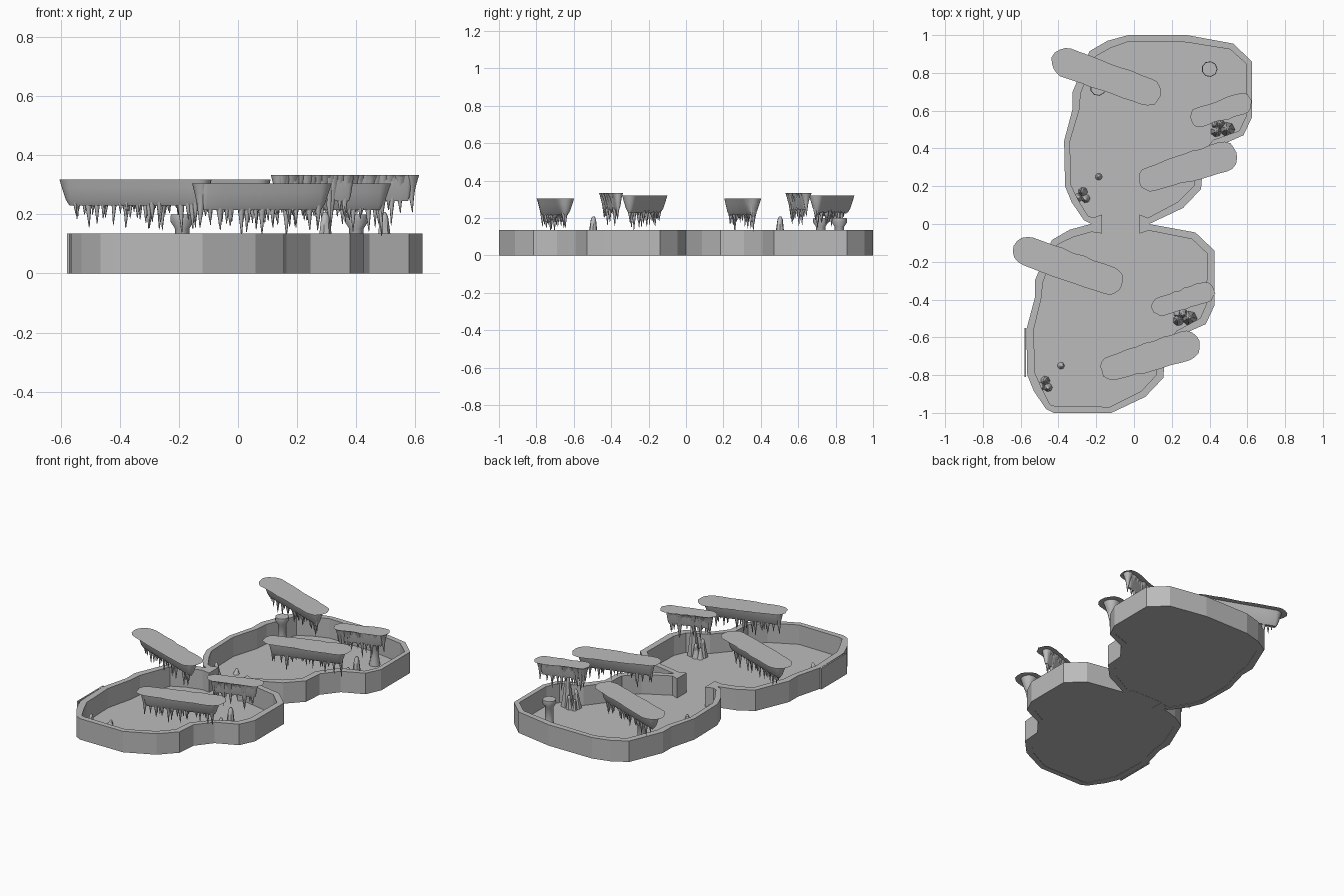
import bpy, bmesh, math, random
from mathutils import Vector as V

random.seed(4)
if "Cube" in bpy.data.objects:
    bpy.data.objects.remove(bpy.data.objects["Cube"])

stone = bpy.data.materials.new("grey_stone")
stone.use_nodes = True
GREY = (0.5, 0.5, 0.5, 1)
stone.diffuse_color = GREY
stone.node_tree.nodes["Principled BSDF"].inputs["Base Color"].default_value = GREY

WALL_TOP = 0.135
FLOOR = 0.01
UPPER, LOWER = V((0, 0)), V((-0.2, -1))

# chamber outline, clockwise from the right end of the front edge
OUTLINE = [V(p) for p in (
    (0.08, 0), (-0.225, 0), (-0.265, 0.02), (-0.33, 0.115), (-0.365, 0.2), (-0.37, 0.44),
    (-0.325, 0.61), (-0.325, 0.7), (-0.235, 0.915), (-0.14, 0.97), (-0.03, 1), (0.28, 1),
    (0.525, 0.955), (0.625, 0.86), (0.625, 0.566), (0.58, 0.47), (0.445, 0.41),
    (0.365, 0.31), (0.355, 0.185), (0.26, 0.085))]


def finish(name, bm, smooth=False):
    bmesh.ops.recalc_face_normals(bm, faces=bm.faces)
    me = bpy.data.meshes.new(name)
    bm.to_mesh(me)
    bm.free()
    me.materials.append(stone)
    ob = bpy.data.objects.new(name, me)
    bpy.context.collection.objects.link(ob)
    if smooth:
        bpy.context.view_layer.objects.active = ob
        ob.select_set(True)
        bpy.ops.object.shade_smooth_by_angle(angle=math.radians(50))
        ob.select_set(False)
    return ob


def loft(bm, rings, cap_start=True, cap_end=True):
    """Skin a list of closed rings of points."""
    loops = [[bm.verts.new(p) for p in ring] for ring in rings]
    for a, b in zip(loops, loops[1:]):
        for i in range(len(a)):
            j = (i + 1) % len(a)
            bm.faces.new((a[i], a[j], b[j], b[i]))
    if cap_start:
        bm.faces.new(loops[0])
    if cap_end:
        bm.faces.new(loops[-1])


def lift(points, z):
    return [V((p.x, p.y, z)) for p in points]


def inward(prev, here, nxt, d):
    """Shift a clockwise outline point towards the inside."""
    t = ((here - prev).normalized() + (nxt - here).normalized()).normalized()
    return here + V((t.y, -t.x)) * d


def box(name, lo, hi):
    bm = bmesh.new()
    base = [V((lo[0], lo[1])), V((hi[0], lo[1])), V((hi[0], hi[1])), V((lo[0], hi[1]))]
    loft(bm, [lift(base, lo[2]), lift(base, hi[2])])
    return finish(name, bm)


# ---- chambers: wall with a doorway, and floor
def chamber(name, shift, door_edge, door_start, door_end):
    k = door_edge + 1
    path = [V(door_start)] + OUTLINE[k:] + OUTLINE[:k] + [V(door_end)]
    inner = []
    for i, p in enumerate(path):
        a, b = path[max(i - 1, 0)], path[min(i + 1, len(path) - 1)]
        at_door = i in (0, len(path) - 1)
        inner.append(inward(a, p, b, 0.05 if at_door else random.uniform(0.03, 0.045)))
    bm = bmesh.new()
    sections = []
    for o, n in zip(path, inner):
        o, n = o + shift, n + shift
        sections.append(lift([o, n], 0) + lift([n, o], WALL_TOP))
    loft(bm, sections)
    finish(name + "_wall", bm)

    n = len(OUTLINE)
    base = [inward(OUTLINE[i - 1], OUTLINE[i], OUTLINE[(i + 1) % n], 0.02) + shift for i in range(n)]
    bm = bmesh.new()
    loft(bm, [lift(base, 0.002), lift(base, FLOOR)])
    finish(name + "_floor", bm)


chamber("back_chamber", UPPER, 0, (-0.17, 0), (0.03, 0))
chamber("front_chamber", LOWER, 10, (0.23, 1), (0.03, 1))
box("passage_floor", (-0.17, -0.05, 0.001), (0.03, 0.05, FLOOR))
box("wall_patch", (-0.58, -0.81, 0), (-0.571, -0.55, WALL_TOP))


# ---- hanging rock clusters
def stadium(p, q, rp, rq, ripple=0.0, steps=8):
    """Rounded bar outline from p to q."""
    d = (q - p).normalized()
    n = V((-d.y, d.x))
    pts = []
    for a, b, ra, rb, s in ((p, q, rp, rq, 1), (q, p, rq, rp, -1)):
        for i in range(steps):
            t = i / steps
            pts.append(a.lerp(b, t) + n * s * (ra + (rb - ra) * t))
        for i in range(steps):
            ang = math.pi * i / steps
            pts.append(b + (n * math.cos(ang) + d * math.sin(ang)) * rb * s)
    mid = (p + q) / 2
    return [c + (c - mid).normalized() * random.uniform(-ripple, ripple) for c in pts]


def spike(bm, root, tip, r, profile=((0, 1), (0.2, 0.72), (0.45, 0.42), (0.75, 0.2), (1, 0.04)), sides=8):
    """Flared spike from root to tip."""
    rings = []
    for t, k in profile:
        c = root.lerp(tip, t)
        rings.append([c + V((math.cos(a), math.sin(a), 0)) * r * k
                      for a in (math.tau * i / sides for i in range(sides))])
    loft(bm, rings, cap_start=False)


def hanging_cluster(name, p, q, rp, rq, top):
    d = (q - p).normalized()
    n = V((-d.y, d.x))
    bm = bmesh.new()
    bm.faces.new([bm.verts.new(c) for c in lift(stadium(p, q, rp, rq, 0.006), top)])
    finish(name + "_top", bm)

    bm = bmesh.new()
    rings = []
    for drop, k in ((0.001, 1), (0.03, 0.8), (0.07, 0.5), (0.09, 0.2)):
        rings.append(lift(stadium(p, q, (rp - 0.035) * k + 0.002, (rq - 0.035) * k + 0.002), top - drop))
    loft(bm, rings)
    count = round((q - p).length / 0.04)
    for i in range(count + 1):
        t = i / count
        c = p.lerp(q, t)
        room = max(rp + (rq - rp) * t - 0.035, 0.02)
        for side in (-1, 0, 1):
            r = random.uniform(0.024, 0.034)
            off = n * side * max(room - r, 0)
            drop = random.uniform(0.1, 0.185) if side == 0 else random.uniform(0.09, 0.15)
            jog = d * random.uniform(-0.015, 0.015)
            root = lift([c + off + jog], top - 0.001)[0]
            tip = lift([c + off * 0.5 + jog * 1.5], top - drop)[0]
            spike(bm, root, tip, r)
    finish(name + "_spikes", bm, True)


CLUSTERS = (("long_cluster", (-0.36, 0.855), (0.07, 0.7), 0.078, 0.074, 0.32),
            ("small_cluster", (0.345, 0.565), (0.57, 0.637), 0.05, 0.056, 0.335),
            ("side_cluster", (0.09, 0.238), (0.47, 0.355), 0.066, 0.08, 0.305))

# ---- standing stones: x, y, radius, height
STONES = ((0.495, 0.5, 0.04, 0.2), (0.435, 0.49, 0.03, 0.12), (0.46, 0.525, 0.026, 0.09),
          (0.43, 0.525, 0.02, 0.07), (-0.27, 0.17, 0.026, 0.08), (-0.295, 0.14, 0.024, 0.06),
          (-0.255, 0.135, 0.024, 0.07), (-0.187, 0.25, 0.02, 0.035))
BLUNT = ((0, 1), (0.3, 0.75), (0.7, 0.5), (0.92, 0.36), (1, 0.15))

for label, shift in (("back", UPPER), ("front", LOWER)):
    for name, p, q, rp, rq, top in CLUSTERS:
        hanging_cluster(label + "_" + name, V(p) + shift, V(q) + shift, rp, rq, top)
    bm = bmesh.new()
    for x, y, r, h in STONES:
        root = V((x + shift.x, y + shift.y, FLOOR - 0.002))
        lean = V((random.uniform(-0.008, 0.008), random.uniform(-0.008, 0.008), h))
        spike(bm, root, root + lean, r, BLUNT, 7)
    finish(label + "_standing_stones", bm, True)

# ---- capped pillars in the back chamber
CAPPED = ((0, 0.8), (0.3, 0.6), (0.75, 0.6), (0.88, 1), (1, 0.95))
for name, x, y in (("left_pillar", 0.4, 0.82), ("right_pillar", -0.19, 0.72)):
    bm = bmesh.new()
    spike(bm, V((x, y, FLOOR - 0.002)), V((x, y, 0.2)), 0.042, CAPPED, 9)
    finish(name, bm, True)
